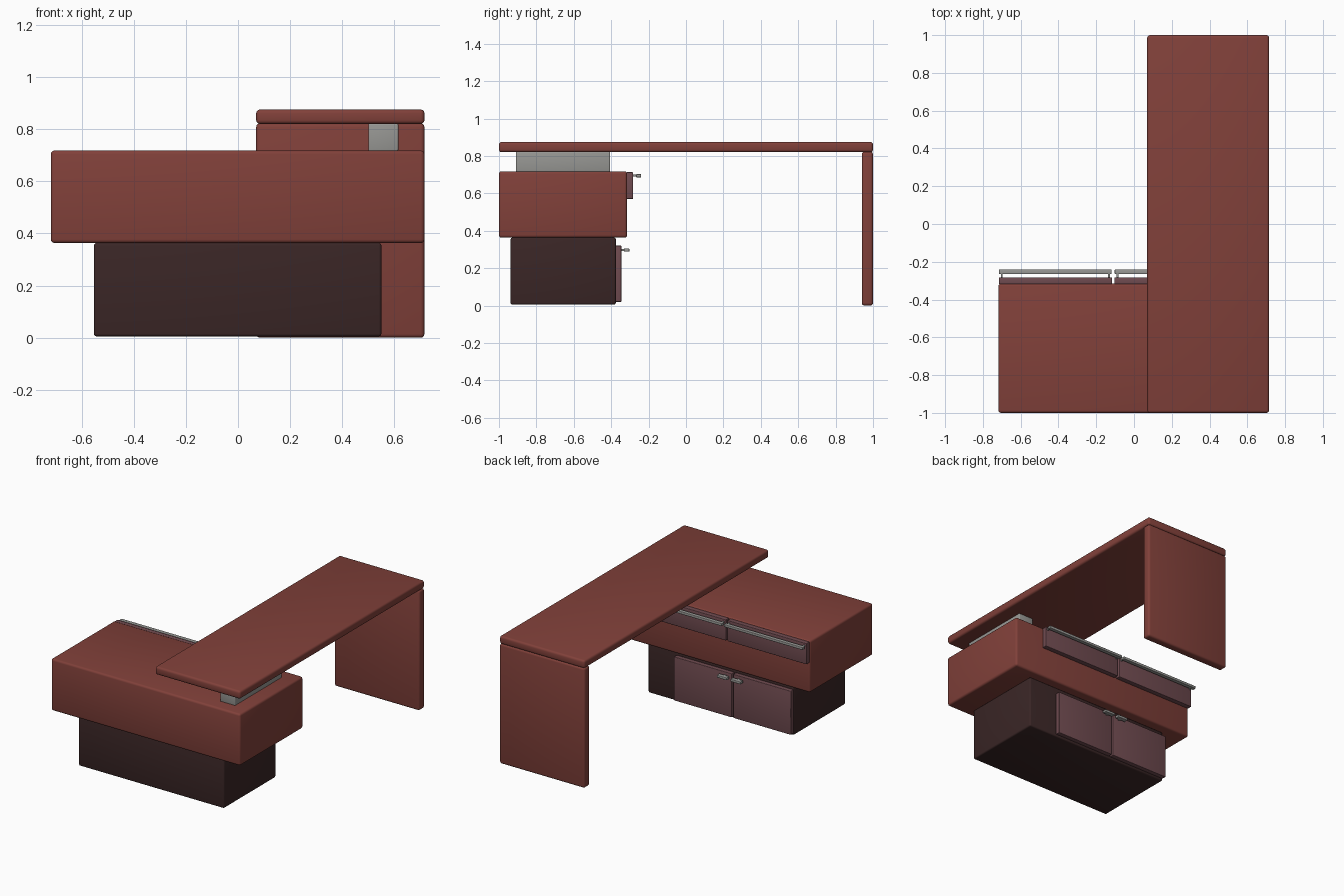
import bpy
import math

default = bpy.data.objects.get("Cube")
if default:
    bpy.data.objects.remove(default, do_unlink=True)


def material(name, rgb):
    m = bpy.data.materials.new(name)
    m.use_nodes = True
    m.diffuse_color = (*rgb, 1)
    m.node_tree.nodes["Principled BSDF"].inputs["Base Color"].default_value = (*rgb, 1)
    return m


RED_WOOD = material("red wood", (0.22, 0.052, 0.042))
DARK_WOOD = material("dark wood", (0.042, 0.019, 0.019))
PLUM = material("plum panel", (0.16, 0.07, 0.08))
METAL = material("grey metal", (0.31, 0.31, 0.295))


def box(name, xs, ys, zs, mat, bevel=0.0):
    """Rounded box from its x, y and z ranges."""
    ranges = (xs, ys, zs)
    bpy.ops.mesh.primitive_cube_add(size=1, location=[sum(r) / 2 for r in ranges])
    ob = bpy.context.object
    ob.name = name
    ob.scale = [r[1] - r[0] for r in ranges]
    bpy.ops.object.transform_apply(location=False, rotation=False, scale=True)
    ob.data.materials.append(mat)
    if bevel:
        mod = ob.modifiers.new("rounded edges", 'BEVEL')
        mod.width = bevel
        mod.segments = 3
        bpy.ops.object.modifier_apply(modifier=mod.name)
        bpy.ops.object.shade_smooth_by_angle(angle=math.radians(35))
    return ob


# Cabinet and plinth
box("cabinet", (-0.718, 0.715), (-1, -0.315), (0.363, 0.718), RED_WOOD, 0.014)
box("plinth", (-0.553, 0.55), (-0.938, -0.375), (0.005, 0.363), DARK_WOOD, 0.01)

# Raised worktop, its end panel and the spacer below it
box("worktop", (0.07, 0.715), (-1, 1), (0.82, 0.875), RED_WOOD, 0.014)
box("end_panel", (0.07, 0.715), (0.94, 1), (0, 0.822), RED_WOOD, 0.014)
box("spacer", (0.5, 0.615), (-0.91, -0.405), (0.715, 0.822), METAL, 0.006)

# Two drawers with long rails and two doors with short pulls, paired about a gap
GAP = -0.11
for side, s in (("left", 1), ("right", -1)):
    def span(a, b):
        return sorted((GAP + s * a, GAP + s * b))

    box(side + "_drawer_front", span(0.006, 0.605), (-0.318, -0.283), (0.57, 0.713), PLUM, 0.004)
    box(side + "_drawer_rail", span(0.008, 0.605), (-0.266, -0.24), (0.685, 0.703), METAL, 0.003)
    for end, a in (("inner", 0.017), ("outer", 0.585)):
        box(f"{side}_drawer_{end}_stem", span(a, a + 0.01), (-0.285, -0.262), (0.69, 0.7), METAL)

    box(side + "_door", span(0.005, 0.443), (-0.377, -0.345), (0.02, 0.32), PLUM, 0.004)
    box(side + "_door_pull", span(0.014, 0.09), (-0.332, -0.303), (0.288, 0.305), METAL, 0.003)
    box(side + "_door_stem", span(0.046, 0.058), (-0.347, -0.328), (0.292, 0.302), METAL)
